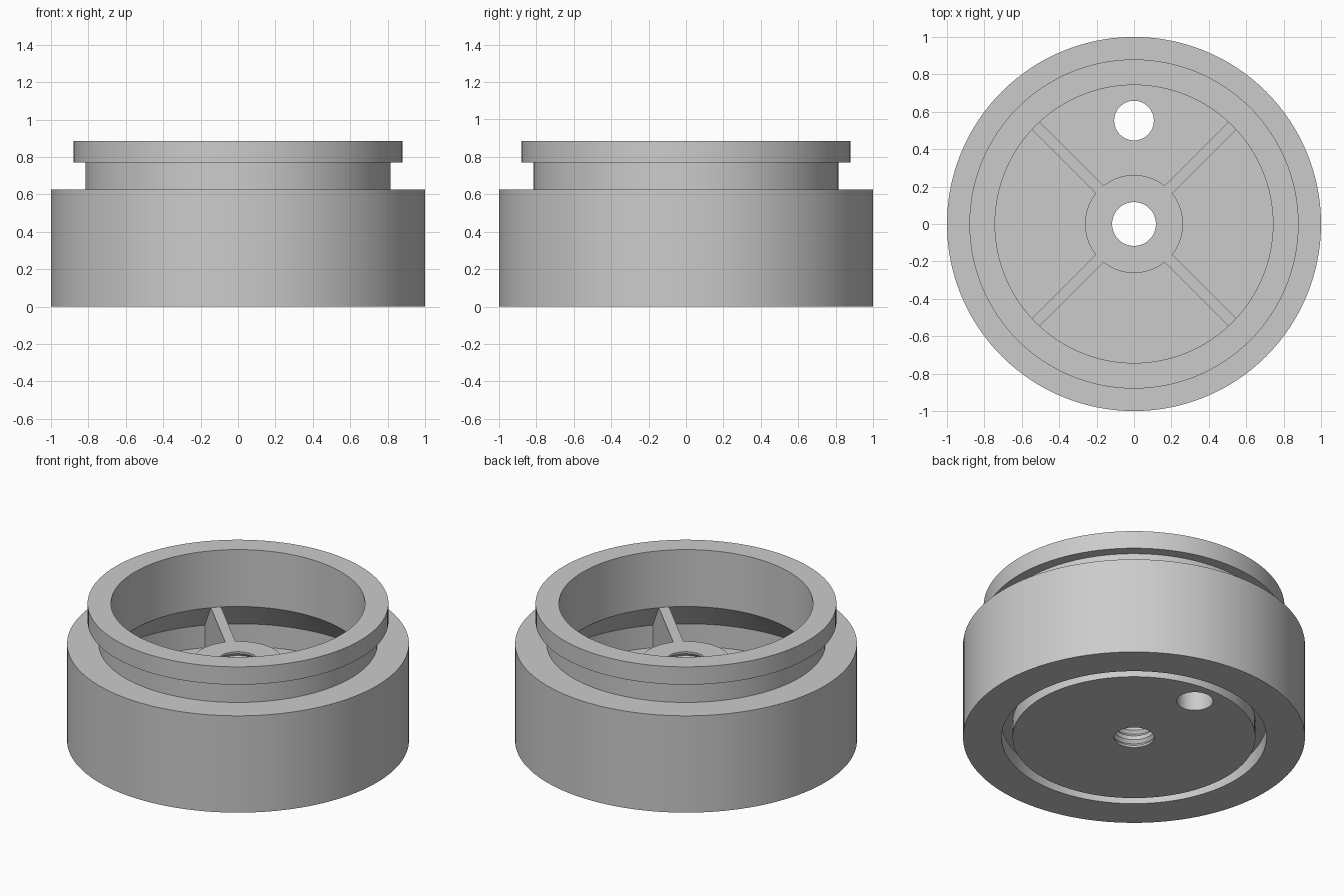
import bpy, bmesh, math
from mathutils import Matrix

if "Cube" in bpy.data.objects:
    bpy.data.objects.remove(bpy.data.objects["Cube"])

SEGMENTS = 128
FLOOR, HUB_TOP, SHOULDER = 0.165, 0.518, 0.31

grey = bpy.data.materials.new("plain_grey")
grey.diffuse_color = (0.6, 0.6, 0.6, 1)
grey.use_nodes = True
grey.node_tree.nodes["Principled BSDF"].inputs["Base Color"].default_value = grey.diffuse_color


def finish(bm, name):
    bmesh.ops.recalc_face_normals(bm, faces=bm.faces)
    mesh = bpy.data.meshes.new(name)
    bm.to_mesh(mesh)
    bm.free()
    mesh.materials.append(grey)
    obj = bpy.data.objects.new(name, mesh)
    bpy.context.collection.objects.link(obj)
    return obj


def lathe(name, profile):
    """Spin a closed (radius, z) outline around the z axis."""
    bm = bmesh.new()
    rings = []
    for i in range(SEGMENTS):
        a = 2 * math.pi * i / SEGMENTS
        rings.append([bm.verts.new((r * math.cos(a), r * math.sin(a), z)) for r, z in profile])
    n = len(profile)
    for i in range(SEGMENTS):
        p, q = rings[i], rings[(i + 1) % SEGMENTS]
        for j in range(n):
            k = (j + 1) % n
            bm.faces.new((p[j], q[j], q[k], p[k]))
    return finish(bm, name)


def activate(obj):
    bpy.ops.object.select_all(action='DESELECT')
    obj.select_set(True)
    bpy.context.view_layer.objects.active = obj


# Ridged bore through the hub, listed from top to bottom
turns = 8
pitch = HUB_TOP / turns
bore = []
for i in range(turns):
    top = HUB_TOP - i * pitch
    bore += [(0.117, top), (0.117, top - 0.2 * pitch),
             (0.132, top - 0.5 * pitch), (0.117, top - 0.8 * pitch)]
bore.append((0.117, 0.0))

# Hollow body: bottom with ring groove, outer wall, neck, lip, cavity, hub
outline = [
    (0.71, 0.0), (0.71, 0.1), (0.775, 0.1), (0.775, 0.0),
    (1.0, 0.0), (1.0, 0.625), (0.815, 0.625), (0.815, 0.77),
    (0.88, 0.77), (0.88, 0.885), (0.743, 0.885), (0.743, HUB_TOP),
    (0.95, SHOULDER), (0.95, FLOOR), (0.262, FLOOR), (0.262, HUB_TOP),
]
body = lathe("body", outline + bore)

# Round hole through the floor
bm = bmesh.new()
bmesh.ops.create_cone(bm, cap_ends=True, segments=64, radius1=0.106, radius2=0.106,
                      depth=0.4, matrix=Matrix.Translation((0, 0.553, 0.08)))
cutter = finish(bm, "floor_hole_cutter")
cutter.hide_render = True
activate(body)
mod = body.modifiers.new("floor_hole", 'BOOLEAN')
mod.operation = 'DIFFERENCE'
mod.solver = 'EXACT'
mod.object = cutter
bpy.ops.object.modifier_apply(modifier=mod.name)
bpy.data.objects.remove(cutter)
bpy.ops.object.shade_smooth_by_angle(angle=math.radians(25))

# Four ribs from the hub to the wall, following the sloped underside
side = [(0.26, FLOOR), (0.26, HUB_TOP), (0.743, HUB_TOP), (0.95, SHOULDER), (0.95, FLOOR)]
for i in range(4):
    bm = bmesh.new()
    left = [bm.verts.new((r, -0.03, z)) for r, z in side]
    right = [bm.verts.new((r, 0.03, z)) for r, z in side]
    bm.faces.new(left)
    bm.faces.new(right[::-1])
    for j in range(len(side)):
        k = (j + 1) % len(side)
        bm.faces.new((left[j], right[j], right[k], left[k]))
    bm.transform(Matrix.Rotation(math.radians(45 + 90 * i), 4, 'Z'))
    finish(bm, f"rib_{i + 1}")
